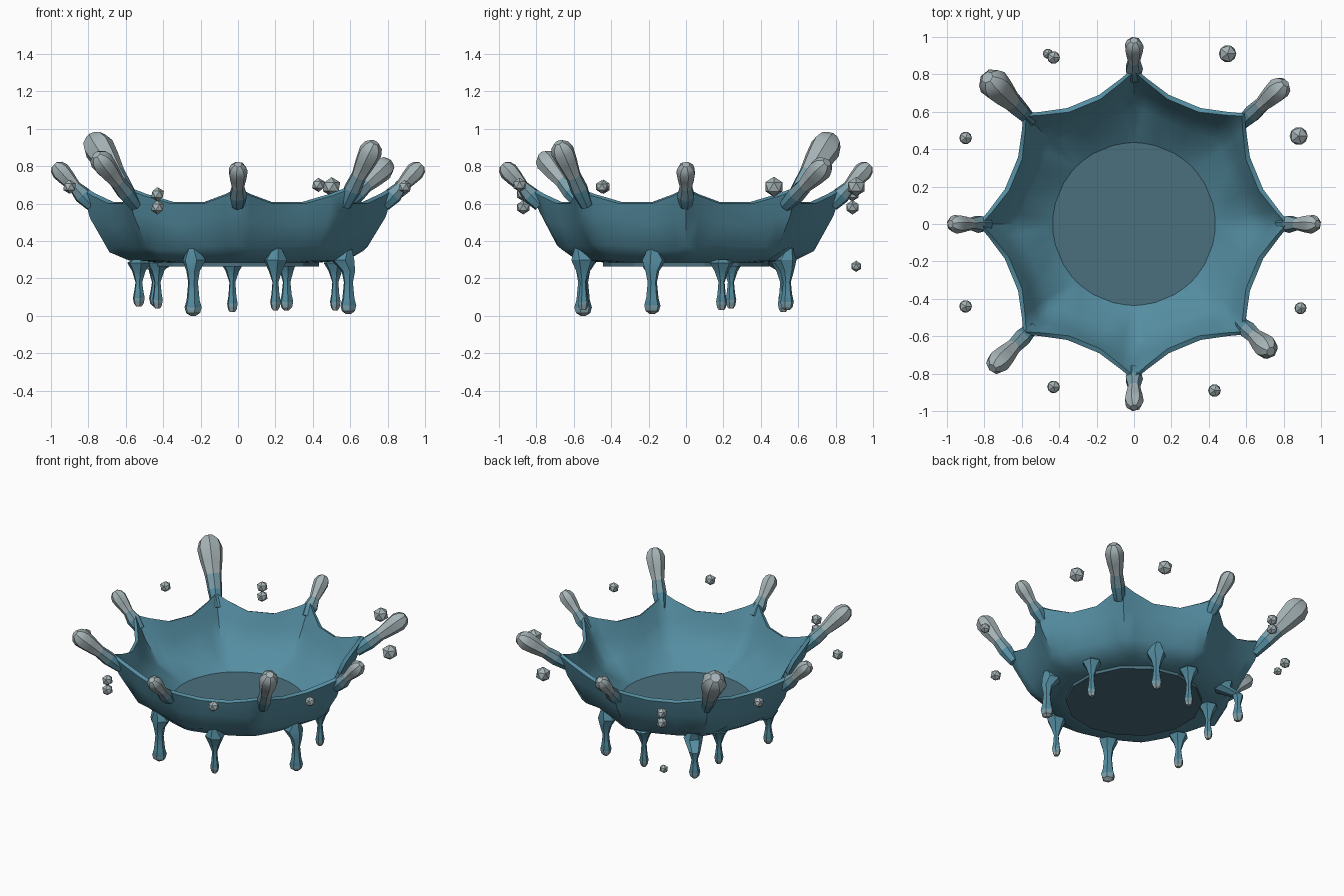
import bpy, bmesh, random
from math import sin, cos, pi, radians, degrees, atan2
from mathutils import Vector

if "Cube" in bpy.data.objects:
    bpy.data.objects.remove(bpy.data.objects["Cube"])

random.seed(4)


def mat(name, rgb):
    m = bpy.data.materials.new(name)
    m.diffuse_color = (*rgb, 1)
    m.use_nodes = True
    m.node_tree.nodes["Principled BSDF"].inputs["Base Color"].default_value = m.diffuse_color
    return m


TEAL = mat("water_teal", (0.09, 0.27, 0.36))
MID = mat("water_mid", (0.20, 0.35, 0.41))
PALE = mat("water_pale", (0.38, 0.45, 0.47))
DEEP = mat("water_deep", (0.07, 0.16, 0.21))


def finish(bm, name, mats, angle=30):
    bmesh.ops.recalc_face_normals(bm, faces=bm.faces[:])
    me = bpy.data.meshes.new(name)
    bm.to_mesh(me)
    bm.free()
    ob = bpy.data.objects.new(name, me)
    bpy.context.collection.objects.link(ob)
    for m in mats:
        me.materials.append(m)
    if angle:
        bpy.ops.object.select_all(action='DESELECT')
        ob.select_set(True)
        bpy.context.view_layer.objects.active = ob
        bpy.ops.object.shade_smooth_by_angle(angle=radians(angle))
    return ob


def tube(name, pts, radii, pale_from, sides=7, flat=None):
    """Tapered tube through points; flat=d keeps rings square to direction d."""
    bm = bmesh.new()
    d = (flat or pts[-1] - pts[0]).normalized()
    u = d.cross(Vector((0.31, 0.95, 0.05))).normalized()
    v = d.cross(u)
    rings = [[bm.verts.new(p + (u * cos(2 * pi * k / sides) + v * sin(2 * pi * k / sides)) * r)
              for k in range(sides)] for p, r in zip(pts, radii)]
    for i in range(len(rings) - 1):
        for k in range(sides):
            n = (k + 1) % sides
            f = bm.faces.new((rings[i][k], rings[i][n], rings[i + 1][n], rings[i + 1][k]))
            f.material_index = max(0, min(2, i - pale_from + 1))
    bm.faces.new(rings[0])
    bm.faces.new(rings[-1]).material_index = 2
    return finish(bm, name, [TEAL, MID, PALE])


def arm_weight(deg):
    """1 on an arm direction, falling to 0 midway between two arms."""
    return (1 - abs((deg + 22.5) % 45 - 22.5) / 22.5) ** 2


# Crown bowl: closed cross-section swept round, pulled outward at the eight arms
def section(w):
    return [(0.43, 0.285), (0.56 + .02 * w, 0.295), (0.635 + .055 * w, 0.37 - .01 * w),
            (0.675 + .11 * w, 0.49 + .05 * w), (0.70 + .135 * w, 0.59 + .085 * w),
            (0.675 + .14 * w, 0.60 + .085 * w), (0.64 + .09 * w, 0.50 + .04 * w),
            (0.57 + .06 * w, 0.39 - .01 * w), (0.44, 0.295)]


bm = bmesh.new()
cols = []
for arm in range(8):
    for off in (-15, -5, 0, 5, 15):
        deg = arm * 45 + off
        a = radians(deg)
        col = []
        for j, (r, z) in enumerate(section(arm_weight(deg))):
            if j in (2, 3, 6, 7):          # slight watery unevenness of the walls
                r += random.uniform(-.006, .006)
                z += random.uniform(-.02, .02)
            col.append(bm.verts.new((r * cos(a), r * sin(a), z)))
        cols.append(col)
for i, c in enumerate(cols):
    d = cols[(i + 1) % len(cols)]
    for j in range(len(c)):
        n = (j + 1) % len(c)
        bm.faces.new((c[j], d[j], d[n], c[n]))
bmesh.ops.triangulate(bm, faces=bm.faces[:])
finish(bm, "crown_bowl", [TEAL], 50)

# Pool disc closing the bowl
bm = bmesh.new()
bmesh.ops.create_cone(bm, cap_ends=True, segments=14, radius1=0.445, radius2=0.445, depth=0.025)
bmesh.ops.translate(bm, verts=bm.verts[:], vec=(0, 0, 0.2775))
finish(bm, "pool_disc", [DEEP], 0)

# Arms: angle, tip radius, top height, head radius
ARMS = [(0, 1.0, .825, .052), (43, 1.12, .85, .064), (90, 1.0, .825, .052), (135, 1.14, .985, .085),
        (180, 1.0, .825, .052), (225.5, 1.10, .885, .064), (270, 1.0, .825, .052), (317, 1.03, .94, .064)]
for ang, R, Z, h in ARMS:
    a = radians(ang)
    out = Vector((cos(a), sin(a), 0))
    base = out * 0.78 + Vector((0, 0, 0.59))
    head = out * (R - h) + Vector((0, 0, Z - h))
    d = (head - base).normalized()
    pts = [base.lerp(head, t) for t in (0, .3, .55, .8, 1)] + [head + d * h * .6, head + d * h * .95]
    neck = h * .65
    tube("splash_arm", pts, [.035, .048, neck, h * .88, h, h * .8, h * .4], 1)

# Drips hanging under the bowl: x, y, bottom height, thickness
DRIPS = [(-.24, -.55, 0, 1.3), (.20, -.55, .03, .8), (.59, -.18, .01, 1.2), (.52, .19, .03, .8),
         (.26, .54, .03, 1.0), (-.03, .52, .02, .8), (-.44, .53, .05, 1.0),
         (-.43, .24, .04, .8), (-.53, -.18, .05, .9)]
for x, y, zb, s in DRIPS:
    c = Vector((x, y, 0))
    out = c.normalized()
    w = arm_weight(degrees(atan2(y, x)))
    outer = c.length > .56
    r = min(c.length, .575)
    if outer:      # flared root that runs up the wall
        pts = [out * (.615 + .05 * w) + Vector((0, 0, .385)), out * (r + .01) + Vector((0, 0, .298))]
    else:
        pts = [c + Vector((0, 0, .300)), c + Vector((0, 0, .283))]
    pts += [c + Vector((0, 0, z)) for z in (.24, .18, zb + .085, zb + .045, zb + .015, zb)]
    radii = [.012 if outer else .04, .065, .038, .021 * s, .028 * s, .037 * s, .03 * s, .014]
    tube("drip", pts, radii, 5, 6, Vector((0, 0, -1)))

# Loose droplets: x, y, z, radius
DROPS = [(.50, .91, .69, .052), (.88, .47, .69, .054), (.89, -.45, .69, .036), (.43, -.89, .70, .038),
         (-.43, -.87, .65, .038), (-.43, -.87, .58, .038), (-.90, -.44, .69, .038), (-.90, .46, .69, .038),
         (-.43, .89, .65, .038), (-.43, .89, .58, .038), (-.46, .91, .265, .03)]
for x, y, z, r in DROPS:
    bm = bmesh.new()
    bmesh.ops.create_icosphere(bm, subdivisions=1, radius=r)
    bmesh.ops.translate(bm, verts=bm.verts[:], vec=(x, y, z))
    finish(bm, "droplet", [PALE], 0)
